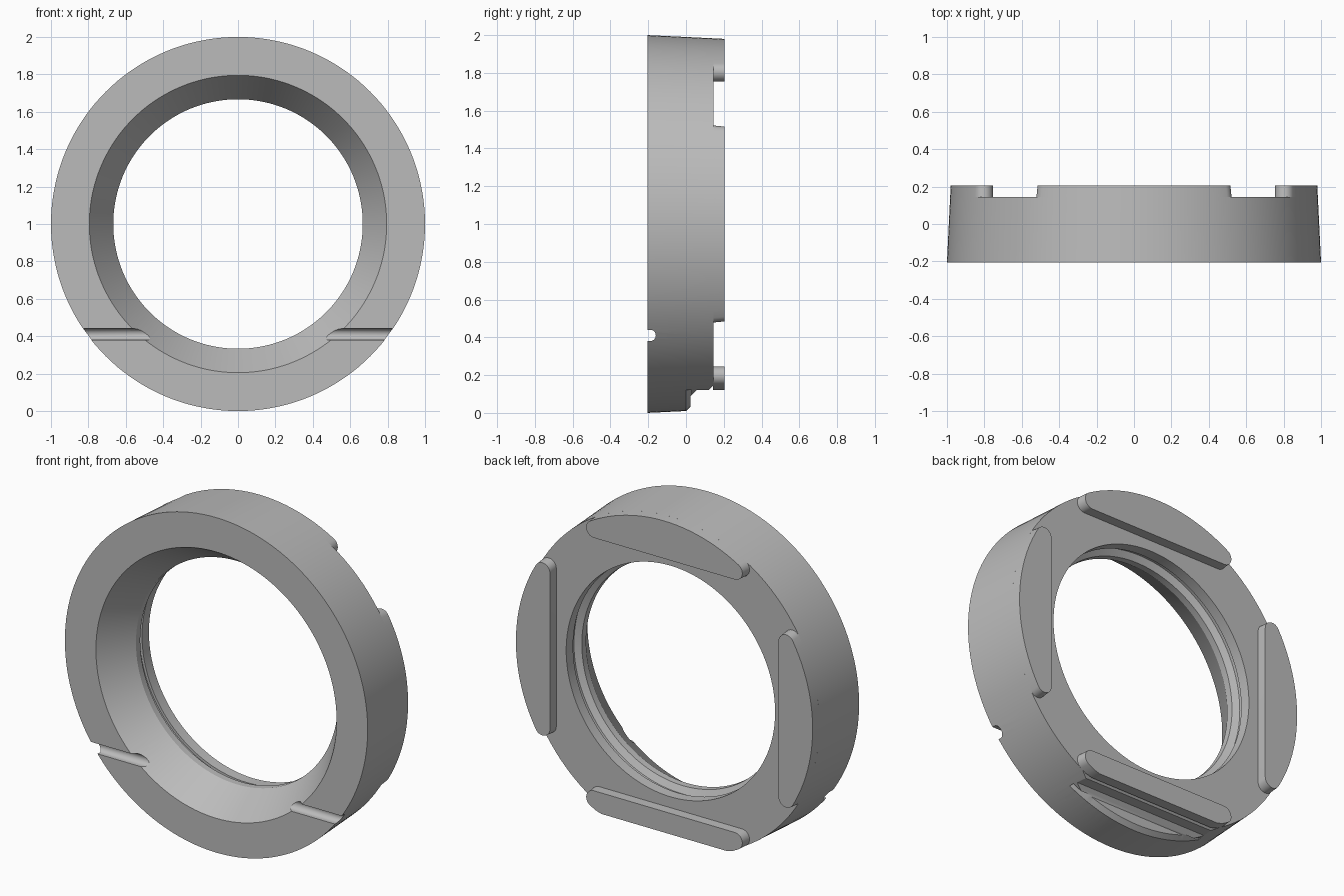
import bpy, bmesh, math
from math import sin, cos, pi

cube = bpy.data.objects.get("Cube")
if cube:
    bpy.data.objects.remove(cube, do_unlink=True)

# Single plain grey material
grey = bpy.data.materials.new("plain_grey")
grey.use_nodes = True
COLOUR = (0.5, 0.5, 0.5, 1)
grey.diffuse_color = COLOUR
grey.node_tree.nodes["Principled BSDF"].inputs["Base Color"].default_value = COLOUR

CENTRE = 1.0
BACK, PAD_BACK = 0.145, 0.205


def loft(name, loops, closed=False):
    """Join equal-length loops of points; cap the ends unless closed."""
    bm = bmesh.new()
    rows = [[bm.verts.new(p) for p in loop] for loop in loops]
    n = len(rows[0])
    pairs = list(zip(rows, rows[1:]))
    if closed:
        pairs.append((rows[-1], rows[0]))
    else:
        bm.faces.new(rows[0])
        bm.faces.new(rows[-1])
    for a, b in pairs:
        for i in range(n):
            j = (i + 1) % n
            bm.faces.new((a[i], a[j], b[j], b[i]))
    bmesh.ops.recalc_face_normals(bm, faces=bm.faces)
    mesh = bpy.data.meshes.new(name)
    bm.to_mesh(mesh)
    bm.free()
    mesh.materials.append(grey)
    obj = bpy.data.objects.new(name, mesh)
    bpy.context.collection.objects.link(obj)
    return obj


def lathe(name, profile, angles, closed):
    """Turn a (radius, y) profile about the ring axis; angle 0 is up."""
    return loft(name, [[(r * sin(a), y, CENTRE + r * cos(a)) for r, y in profile]
                       for a in angles], closed)


def bar(name, profile):
    """Run a (y, z) profile along x, wider than the ring."""
    return loft(name, [[(x, y, z) for y, z in profile] for x in (-1.2, 1.2)])


def cut(target, cutter):
    mod = target.modifiers.new(cutter.name, 'BOOLEAN')
    mod.operation, mod.solver, mod.object = 'DIFFERENCE', 'EXACT', cutter
    bpy.context.view_layer.objects.active = target
    bpy.ops.object.modifier_apply(modifier=mod.name)
    bpy.data.objects.remove(cutter, do_unlink=True)


def smooth(obj):
    bpy.ops.object.select_all(action='DESELECT')
    obj.select_set(True)
    bpy.context.view_layer.objects.active = obj
    bpy.ops.object.shade_smooth_by_angle(angle=math.radians(25))


# Ring body: tapered outside, funnel mouth, lip and inner groove
SEGMENTS = 144
body = [(1.0, -0.205), (0.983, BACK), (0.69, BACK), (0.69, 0.08), (0.705, 0.08),
        (0.705, 0.05), (0.667, 0.03), (0.667, -0.01), (0.795, -0.205)]
ring = lathe("ring_body", body, [2 * pi * i / SEGMENTS for i in range(SEGMENTS)], True)

# Round-bottomed groove across the front face
arc = [pi * i / 16 - pi / 2 for i in range(17)]
groove = [(-0.19 + 0.03 * cos(a), 0.41 + 0.03 * sin(a)) for a in arc]
cut(ring, bar("groove_cutter", [(-0.3, 0.38)] + groove + [(-0.3, 0.44)]))

# Flat notch under the back, with a bevelled step
cut(ring, bar("notch_cutter", [(0.025, -0.2), (0.025, 0.09), (0.055, 0.12),
                               (0.12, 0.12), (0.165, 0.165), (0.3, 0.165), (0.3, -0.2)]))
sweep = math.acos(0.88 / 0.99)
cut(ring, lathe("step_bevel_cutter", [(0.99, 0), (0.96, 0.03), (1.1, 0.03), (1.1, 0)],
                [pi + sweep * (i / 12 - 1) for i in range(25)], False))
smooth(ring)


def pad_outline(radius, chord=0.755, end=0.05):
    """Circle segment with rounded ends, as (u, v) with v pointing outward."""
    v = chord + end
    u = math.sqrt((radius - end) ** 2 - v ** 2)
    tip = math.atan2(u, v)
    half = [(radius * sin(tip * i / 12), radius * cos(tip * i / 12)) for i in range(12)]
    for i in range(13):
        a = tip + (pi - tip) * i / 12
        half.append((u + end * sin(a), v + end * cos(a)))
    return half + [(-x, z) for x, z in reversed(half[1:])]


# Four raised pads on the back; the bottom one is trimmed flat
for k, side in enumerate(("top", "left", "bottom", "right")):
    a = k * pi / 2
    limit = 0.88 if side == "bottom" else 2
    loops = []
    for radius, y in ((0.983, BACK - 0.001), (0.98, PAD_BACK)):
        pts = [(u, min(v, limit)) for u, v in pad_outline(radius)]
        loops.append([(u * cos(a) + v * sin(a), y, CENTRE - u * sin(a) + v * cos(a))
                      for u, v in pts])
    smooth(loft(side + "_pad", loops))
